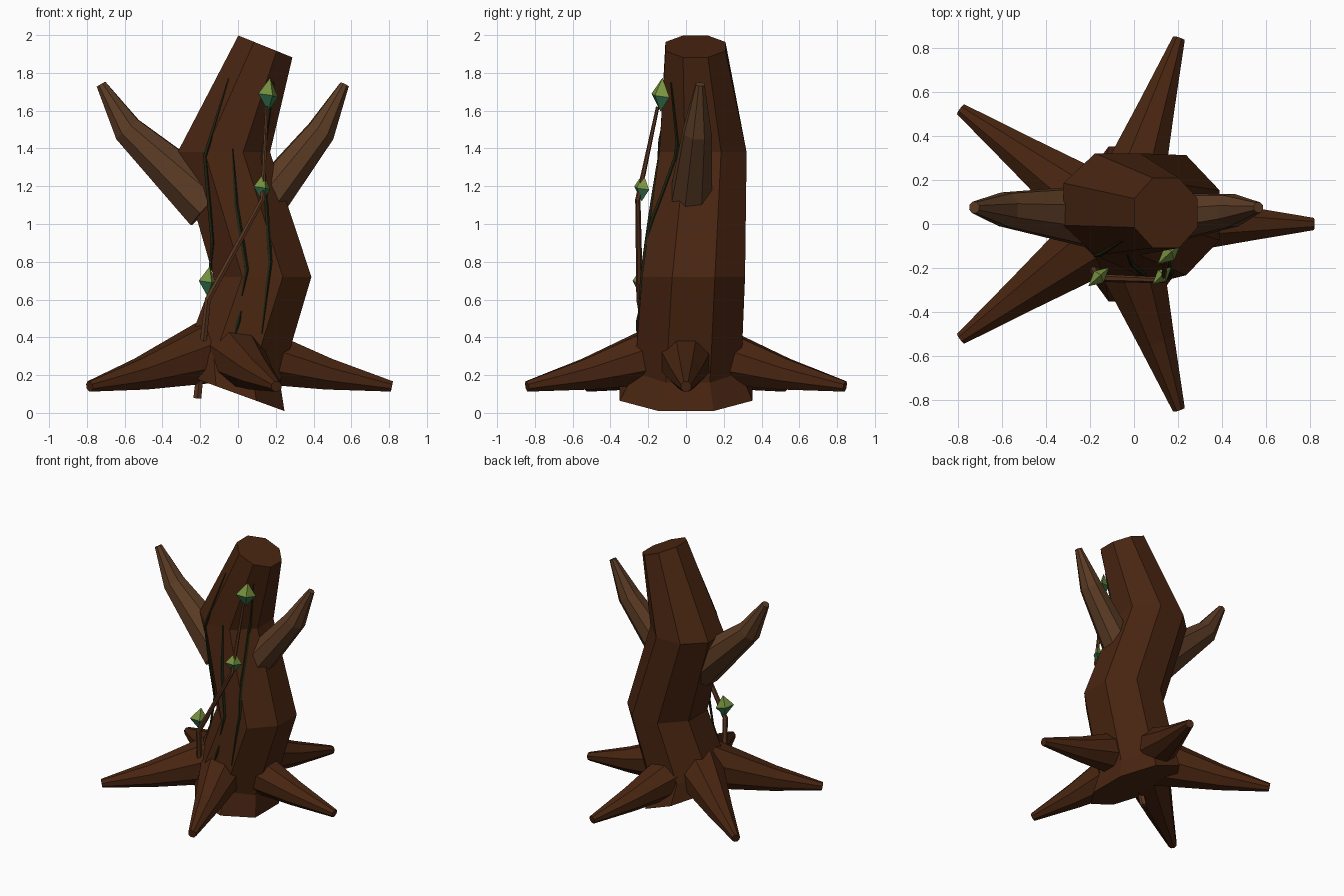
import bpy, math
from mathutils import Vector
from mathutils.bvhtree import BVHTree

if "Cube" in bpy.data.objects:
    bpy.data.objects.remove(bpy.data.objects["Cube"])


def material(name, rgb):
    m = bpy.data.materials.new(name)
    m.diffuse_color = (*rgb, 1)
    m.use_nodes = True
    m.node_tree.nodes["Principled BSDF"].inputs["Base Color"].default_value = m.diffuse_color
    return m


BARK = material("dark bark", (0.066, 0.0185, 0.0055))
BRANCH = material("branch bark", (0.104, 0.044, 0.018))
MOSS = material("dark moss", (0.014, 0.016, 0.005))
VINE = material("vine brown", (0.105, 0.037, 0.015))
LEAF_LIGHT = material("leaf light green", (0.2, 0.31, 0.055))
LEAF_DARK = material("leaf dark green", (0.033, 0.16, 0.07))


def make(name, verts, faces, *mats):
    me = bpy.data.meshes.new(name)
    me.from_pydata([tuple(v) for v in verts], [], faces)
    ob = bpy.data.objects.new(name, me)
    bpy.context.collection.objects.link(ob)
    for m in mats:
        me.materials.append(m)
    return ob


def skin(n, rings):
    """Side quads and end caps joining rings of n vertices."""
    faces = [(r * n + i, r * n + (i + 1) % n, (r + 1) * n + (i + 1) % n, (r + 1) * n + i)
             for r in range(rings - 1) for i in range(n)]
    return faces + [tuple(reversed(range(n))), tuple(range((rings - 1) * n, rings * n))]


def tube(name, points, radii, n, mat, ref=(0, 0, 1)):
    """Tapered n-sided tube along a polyline."""
    pts = [Vector(p) for p in points]
    verts = []
    for k, (p, r) in enumerate(zip(pts, radii)):
        t = (pts[min(k + 1, len(pts) - 1)] - pts[max(k - 1, 0)]).normalized()
        u = Vector(ref).cross(t).normalized()
        v = t.cross(u)
        for i in range(n):
            a = 2 * math.pi * (i + 0.5) / n
            verts.append(p + r * (math.cos(a) * u + math.sin(a) * v))
    return make(name, verts, skin(n, len(pts)), mat)


# Trunk: tilted octagonal rings (cx, cy, cz, rx, ry, tilt in degrees)
RINGS = [(-0.01, 0, 0.103, 0.295, 0.38, 20),
         (-0.025, 0.01, 0.25, 0.285, 0.305, 20),
         (0.13, 0.04, 0.72, 0.28, 0.295, 0),
         (-0.075, 0.09, 1.38, 0.265, 0.25, 0),
         (0.145, 0.05, 1.94, 0.167, 0.172, 22)]
tv = []
for cx, cy, cz, rx, ry, tilt in RINGS:
    t = math.radians(tilt)
    for i in range(8):
        a = math.pi * (i + 0.5) / 4
        d = rx * math.cos(a)
        tv.append(Vector((cx + d * math.cos(t), cy + ry * math.sin(a), cz - d * math.sin(t))))
tf = skin(8, len(RINGS))
make("trunk", tv, tf, BARK)

# Roots: five tapering spurs spread evenly
for k in range(5):
    a = math.radians(72 * k)
    path = [(-0.07 + d * math.cos(a), d * math.sin(a), z)
            for d, z in ((0.1, 0.32), (0.55, 0.205), (0.885, 0.14))]
    tube(f"root_{k + 1}", path, (0.175, 0.09, 0.03), 8, BARK)

# Branches
tube("left_branch", [(-0.15, 0.03, 1.1), (-0.585, 0.065, 1.5), (-0.725, 0.075, 1.74)],
     (0.155, 0.083, 0.028), 8, BRANCH)
tube("right_branch", [(0.1, 0.02, 1.06), (0.44, 0.06, 1.49), (0.565, 0.075, 1.74)],
     (0.125, 0.08, 0.025), 8, BRANCH)

# Moss streaks: thin strands laid on the front of the trunk
bvh = BVHTree.FromPolygons(tv, tf)
STREAKS = [[(-0.05, 1.77), (-0.175, 1.36), (-0.135, 0.9), (-0.18, 0.4)],
           [(-0.03, 1.4), (-0.01, 1.1), (0.045, 0.76), (0.02, 0.62)],
           [(0.19, 1.75), (0.13, 1.35), (0.17, 0.8), (0.125, 0.42)],
           [(0.015, 0.54), (-0.015, 0.42)]]
for k, line in enumerate(STREAKS):
    pts = []
    for (x0, z0), (x1, z1) in zip(line, line[1:]):
        for s in range(6):
            f = s / 5
            if s == 0 and pts:
                continue
            x, z = x0 + (x1 - x0) * f, z0 + (z1 - z0) * f
            hit = bvh.ray_cast(Vector((x, -2, z)), Vector((0, 1, 0)))[0]
            if hit:
                pts.append(hit)
    last = len(pts) - 1
    radii = [0.004 + 0.009 * math.sin(math.pi * i / last) for i in range(last + 1)]
    tube(f"moss_streak_{k + 1}", pts, radii, 5, MOSS, (0, 1, 0))

# Climbing vine
tube("vine", [(-0.215, -0.15, 0.08), (-0.16, -0.245, 0.6), (0.13, -0.255, 1.13), (0.152, -0.15, 1.62)],
     (0.024, 0.018, 0.014, 0.009), 6, VINE, (0, 1, 0))

# Leaves: flattened diamonds, light above and dark below
for k, (x, y, z, s) in enumerate([(-0.16, -0.24, 0.69, 0.95), (0.127, -0.235, 1.19, 0.88),
                                  (0.16, -0.135, 1.68, 1.05)]):
    o = Vector((x, y, z))
    corners = [(0.01, 0.01, 0.09), (-0.05, -0.045, 0.01), (0, 0, -0.08), (0.05, 0.045, -0.01),
               (0.022, -0.028, 0), (-0.022, 0.028, 0)]
    faces = [(0, 1, 4), (1, 2, 4), (2, 3, 4), (3, 0, 4), (1, 0, 5), (2, 1, 5), (3, 2, 5), (0, 3, 5)]
    leaf = make(f"leaf_{k + 1}", [o + s * Vector(c) for c in corners], faces, LEAF_LIGHT, LEAF_DARK)
    for p in leaf.data.polygons:
        p.material_index = 0 if p.normal.z > 0 else 1
